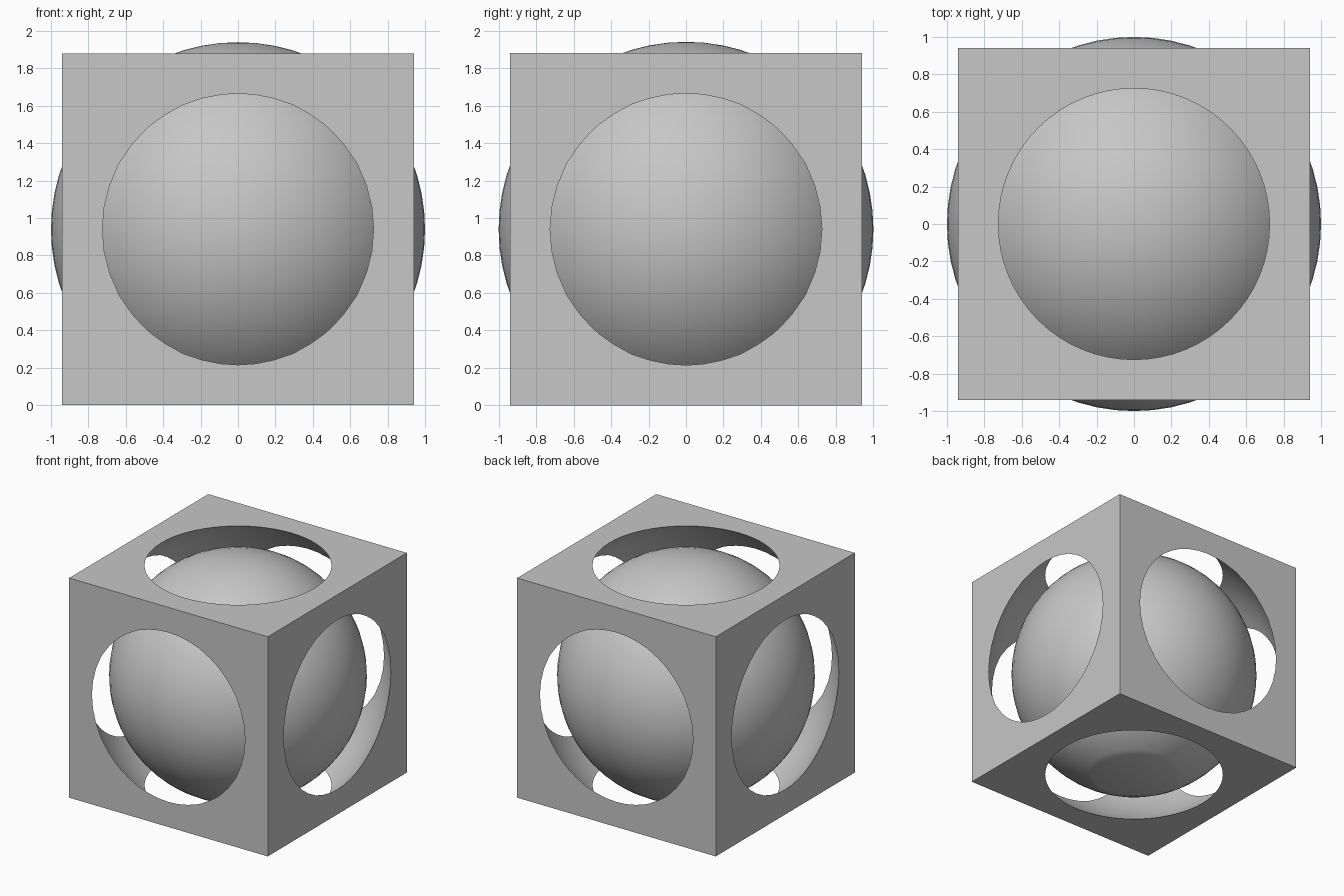
import bpy
import bmesh
import math

if "Cube" in bpy.data.objects:
    bpy.data.objects.remove(bpy.data.objects["Cube"])

HALF = 0.94                            # half the cube's edge, also the centre height
HOLE = 0.727                           # radius of the round opening in each face
CAVITY = math.hypot(HALF, HOLE)        # hollow sphere that opens all six faces
BALL = 1.0

grey = bpy.data.materials.new("plain grey")
grey.diffuse_color = (0.57, 0.57, 0.57, 1)
grey.use_nodes = True
grey.node_tree.nodes["Principled BSDF"].inputs["Base Color"].default_value = grey.diffuse_color


def make_object(name, bm):
    mesh = bpy.data.meshes.new(name)
    bm.to_mesh(mesh)
    bm.free()
    mesh.materials.append(grey)
    obj = bpy.data.objects.new(name, mesh)
    bpy.context.collection.objects.link(obj)
    return obj


def sphere(radius):
    bm = bmesh.new()
    bmesh.ops.create_uvsphere(bm, u_segments=64, v_segments=32, radius=radius)
    bmesh.ops.translate(bm, verts=bm.verts, vec=(0, 0, HALF))
    return bm


def smooth(obj):
    bpy.ops.object.select_all(action='DESELECT')
    obj.select_set(True)
    bpy.context.view_layer.objects.active = obj
    bpy.ops.object.shade_smooth_by_angle(angle=math.radians(30))


# Cube frame, hollowed by a sphere larger than the cube's half width
bm = bmesh.new()
bmesh.ops.create_cube(bm, size=2 * HALF)
bmesh.ops.translate(bm, verts=bm.verts, vec=(0, 0, HALF))
frame = make_object("cube_frame", bm)

cutter = make_object("cavity_cutter", sphere(CAVITY))
cutter.hide_render = True
mod = frame.modifiers.new("cavity", 'BOOLEAN')
mod.operation = 'DIFFERENCE'
mod.solver = 'EXACT'
mod.object = cutter
bpy.context.view_layer.objects.active = frame
bpy.ops.object.modifier_apply(modifier=mod.name)
bpy.data.objects.remove(cutter)
smooth(frame)

# Captive ball, cut flat where it rests on the ground
bm = sphere(BALL)
cut = bmesh.ops.bisect_plane(bm, geom=bm.verts[:] + bm.edges[:] + bm.faces[:],
                             plane_co=(0, 0, 0), plane_no=(0, 0, -1), clear_outer=True)
rim = [e for e in cut["geom_cut"] if isinstance(e, bmesh.types.BMEdge)]
bmesh.ops.contextual_create(bm, geom=rim)
bmesh.ops.recalc_face_normals(bm, faces=bm.faces)
smooth(make_object("captive_ball", bm))
